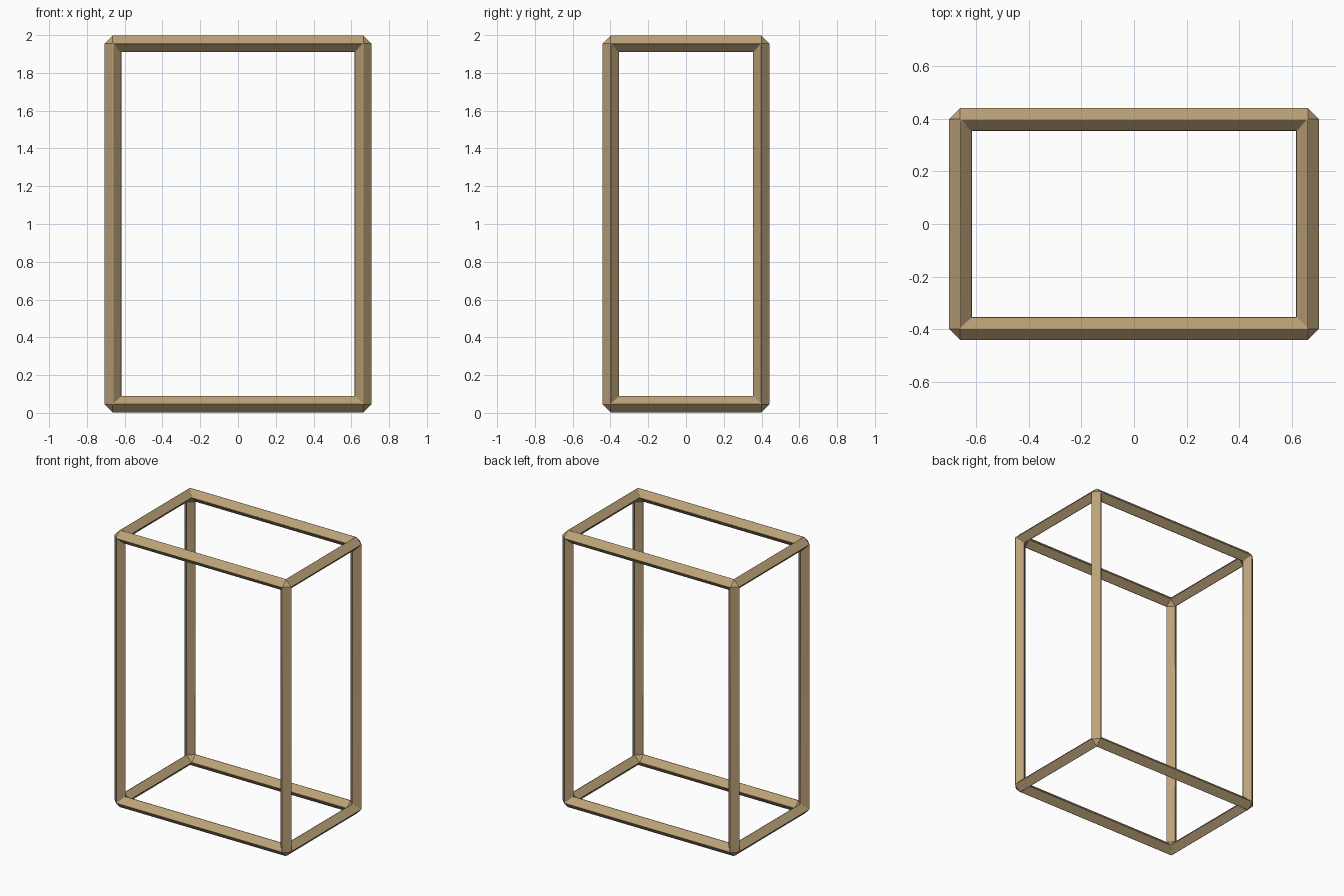
import bpy, bmesh
from itertools import product
from mathutils import Vector

if "Cube" in bpy.data.objects:
    bpy.data.objects.remove(bpy.data.objects["Cube"])

H = (0.662, 0.399, 0.955)   # half size of the strut centre lines
T = 0.045                   # half diagonal of the diamond-section struts

bm = bmesh.new()
outer, inner = {}, {}
corners = list(product((-1, 1), repeat=3))

# Outer and inner points at each corner, one of each per box side
for s in corners:
    for a in range(3):
        o = [s[i] * (H[i] + (T if i == a else 0)) for i in range(3)]
        n = [s[i] * (H[i] - (0 if i == a else T)) for i in range(3)]
        outer[s, a] = bm.verts.new(Vector(o) + Vector((0, 0, 1)))
        inner[s, a] = bm.verts.new(Vector(n) + Vector((0, 0, 1)))

for s in corners:
    # Small triangular caps outside and inside each corner
    for pts in (outer, inner):
        bm.faces.new([pts[s, a] for a in range(3)])
    # Four faces of each strut running along axis a
    for a in range(3):
        if s[a] < 0:
            e = tuple(1 if i == a else s[i] for i in range(3))
            b, c = (a + 1) % 3, (a + 2) % 3
            for (p, i), (q, j) in (((outer, b), (outer, c)), ((outer, c), (inner, c)),
                                   ((inner, c), (inner, b)), ((inner, b), (outer, b))):
                bm.faces.new([p[s, i], q[s, j], q[e, j], p[e, i]])

bmesh.ops.recalc_face_normals(bm, faces=bm.faces)
mesh = bpy.data.meshes.new("box_frame")
bm.to_mesh(mesh)
bm.free()
frame = bpy.data.objects.new("box_frame", mesh)
bpy.context.collection.objects.link(frame)

# Light wood colour
wood = bpy.data.materials.new("wood")
wood.diffuse_color = (0.50, 0.36, 0.19, 1)
wood.use_nodes = True
wood.node_tree.nodes["Principled BSDF"].inputs["Base Color"].default_value = wood.diffuse_color
mesh.materials.append(wood)

# Slightly eased strut edges
bevel = frame.modifiers.new("eased_edges", 'BEVEL')
bevel.width = 0.003
bevel.segments = 2
bevel.limit_method = 'ANGLE'
bevel.angle_limit = 1.0

bpy.context.view_layer.objects.active = frame
frame.select_set(True)
bpy.ops.object.shade_smooth_by_angle()
